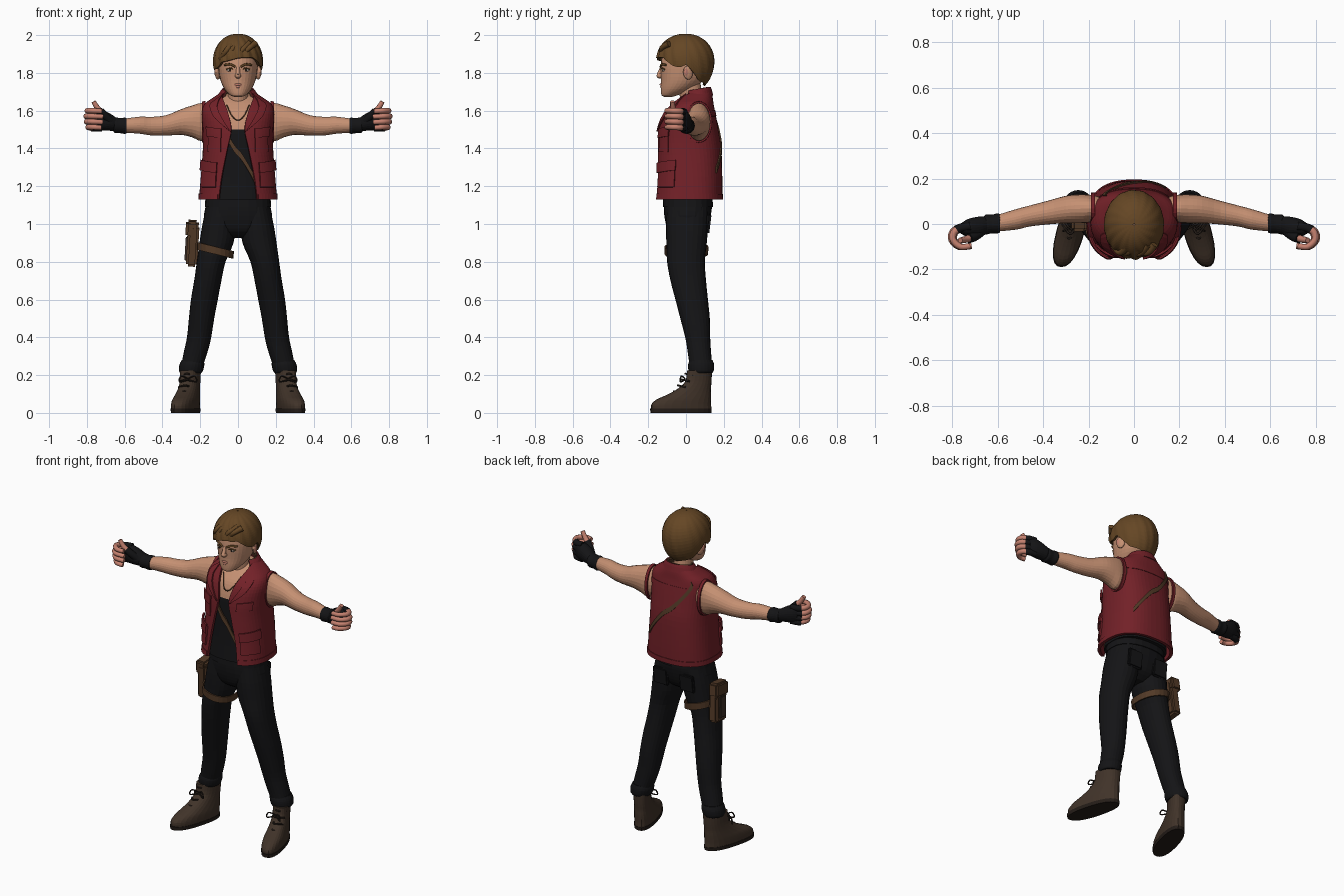
import bpy, bmesh
from math import sin, cos, asin, radians, pi, copysign
from mathutils import Vector

if "Cube" in bpy.data.objects:
    bpy.data.objects.remove(bpy.data.objects["Cube"])


def material(name, *rgb):
    m = bpy.data.materials.new(name)
    m.use_nodes = True
    m.diffuse_color = (*rgb, 1)
    m.node_tree.nodes["Principled BSDF"].inputs["Base Color"].default_value = (*rgb, 1)
    return m


SKIN = material("skin", .56, .28, .17)
PINK = material("pink skin", .56, .22, .16)
RED = material("red cloth", .17, .015, .021)
BLACK = material("black cloth", .007, .007, .008)
HAIR = material("brown hair", .13, .062, .018)
BOOT = material("boot leather", .052, .033, .022)
SOLE = material("dark leather", .018, .012, .009)
LEATHER = material("tan leather", .085, .042, .02)
WHITE = material("eye white", .5, .42, .36)
parts = []


def add(name, mesh, *mats):
    ob = bpy.data.objects.new(name, mesh)
    bpy.context.collection.objects.link(ob)
    for m in mats:
        mesh.materials.append(m)
    parts.append(ob)
    return ob


def solid(ob, thick):
    mod = ob.modifiers.new("thickness", 'SOLIDIFY')
    mod.thickness, mod.offset = thick, 0


def skin_rows(name, rows, mats, closed=True, caps=True, thick=0, rule=None):
    """Join rows of points into one surface."""
    bm = bmesh.new()
    vs = [[bm.verts.new(p) for p in row] for row in rows]
    n = len(rows[0])
    for a, b in zip(vs, vs[1:]):
        for i in range(n if closed else n - 1):
            j = (i + 1) % n
            bm.faces.new((a[i], a[j], b[j], b[i]))
    if closed and caps:
        bm.faces.new(vs[0])
        bm.faces.new(vs[-1])
    bmesh.ops.recalc_face_normals(bm, faces=bm.faces)
    if rule:
        for f in bm.faces:
            f.material_index = rule(f.calc_center_median())
    me = bpy.data.meshes.new(name)
    bm.to_mesh(me)
    bm.free()
    ob = add(name, me, *mats)
    if thick:
        solid(ob, thick)
    return ob


def spline(rows, steps):
    """Catmull-Rom interpolation of tuples."""
    out = []
    for i in range(len(rows) - 1):
        p0, p1, p2, p3 = (rows[min(max(i + k, 0), len(rows) - 1)] for k in (-1, 0, 1, 2))
        for s in range(steps):
            t = s / steps
            out.append(tuple(b + .5 * t * (c - a + t * (2*a - 5*b + 4*c - d + t * (3*(b - c) + d - a)))
                             for a, b, c, d in zip(p0, p1, p2, p3)))
    return out + [rows[-1]]


def power(v, p):
    return copysign(abs(v) ** p, v)


def loft(name, rings, mat, axis='z', p=1, steps=3, side=1, warp=None, n=24, **kw):
    """Rings are (place on axis, two centre values, two radii)."""
    rows = []
    for t, a, b, ra, rb in spline(rings, steps):
        row = []
        for i in range(n):
            u = a + ra * power(sin(2*pi*i/n), p)
            w = b - rb * power(cos(2*pi*i/n), p)
            v = Vector((u, w, t) if axis == 'z' else (t, u, w))
            if warp:
                v = warp(v)
            row.append((v.x * side, v.y, v.z))
        rows.append(row)
    return skin_rows(name, rows, [mat], **kw)


def tube(name, pts, r, mat, side=1, taper=1):
    cu = bpy.data.curves.new(name, 'CURVE')
    cu.dimensions, cu.bevel_depth, cu.bevel_resolution, cu.use_fill_caps = '3D', r, 2, True
    path = spline(pts, 4)
    sp = cu.splines.new('POLY')
    sp.points.add(len(path) - 1)
    for i, (x, y, z) in enumerate(path):
        sp.points[i].co = (x * side, y, z, 1)
        sp.points[i].radius = 1 + (taper - 1) * i / (len(path) - 1)
    tmp = bpy.data.objects.new(name + "_path", cu)
    me = bpy.data.meshes.new_from_object(tmp)
    bpy.data.objects.remove(tmp)
    me.materials.clear()
    add(name, me, mat)


def ball(name, loc, size, mat, rot=(0, 0, 0)):
    me = bpy.data.meshes.new(name)
    bm = bmesh.new()
    bmesh.ops.create_uvsphere(bm, u_segments=20, v_segments=12, radius=1)
    bm.to_mesh(me)
    bm.free()
    ob = add(name, me, mat)
    ob.location, ob.scale, ob.rotation_euler = loc, size, rot


def box(name, loc, size, mat, rot=(0, 0, 0), bevel=.012):
    me = bpy.data.meshes.new(name)
    bm = bmesh.new()
    bmesh.ops.create_cube(bm, size=1)
    bmesh.ops.scale(bm, vec=size, verts=bm.verts)
    bmesh.ops.bevel(bm, geom=bm.edges[:], offset=bevel, segments=2, affect='EDGES')
    bm.to_mesh(me)
    bm.free()
    ob = add(name, me, mat)
    ob.location, ob.rotation_euler = loc, rot


# Vest profile: height, half width, front, back, half opening
VEST = spline([(1.13, .2, -.163, .185, .1), (1.25, .19, -.152, .185, .085),
               (1.4, .179, -.145, .18, .055), (1.5, .18, -.138, .165, .035),
               (1.58, .185, -.115, .15, .05), (1.63, .172, -.075, .14, .068),
               (1.665, .125, -.035, .135, .08), (1.69, .088, 0, .13, .082)], 4)


def vest_row(z):
    for a, b in zip(VEST, VEST[1:]):
        if z <= b[0]:
            t = max(0, (z - a[0]) / (b[0] - a[0]))
            return [u + (v - u) * t for u, v in zip(a, b)]
    return VEST[-1]


def vest_point(deg, z, off=0):
    _, rx, f, b, _ = vest_row(z)
    return ((rx + off) * power(sin(radians(deg)), .8),
            (f + b) / 2 - ((b - f) / 2 + off) * power(cos(radians(deg)), .8), z)


def patch(name, corners, mat, off=.009, side=1, n=10, thick=.009):
    """Plate over the vest, corners as (degrees from front, height)."""
    (a, az), (b, bz), (c, cz), (d, dz) = corners
    rows = []
    for j in range(7):
        t = j / 6
        l, lz, r, rz = a + (d - a)*t, az + (dz - az)*t, b + (c - b)*t, bz + (cz - bz)*t
        rows.append([vest_point(side * (l + (r - l)*i/n), lz + (rz - lz)*i/n, off) for i in range(n + 1)])
    skin_rows(name, rows, [mat], closed=False, thick=thick)


# Torso: shirt below, bare chest above
skin_rows("torso", [[vest_point(i * 10, r[0], -.024) for i in range(36)] for r in VEST],
          [SKIN, BLACK], rule=lambda c: int(c.z < 1.49))
rows = []
for z, rx, f, b, gap in VEST:
    start = asin(min(.97, (gap / rx)) ** 1.25) * 180 / pi
    rows.append([vest_point(start + (360 - 2*start) * i / 48, z) for i in range(49)])
skin_rows("vest", rows, [RED], closed=False, thick=.014)
patch("vest_hem", [(26, 1.16), (334, 1.16), (334, 1.13), (26, 1.13)], RED, .006, n=48)
patch("back_yoke", [(130, 1.6), (230, 1.6), (230, 1.57), (130, 1.57)], RED, .005, n=24)
for s, w in ((1, "left"), (-1, "right")):
    patch(w + "_lapel", [(42, 1.688), (50, 1.635), (35, 1.565), (8, 1.49)], RED, .014, s)
    patch(w + "_chest_pocket", [(24, 1.47), (54, 1.47), (54, 1.38), (24, 1.38)], RED, .007, s)
    patch(w + "_chest_flap", [(22, 1.505), (56, 1.515), (56, 1.465), (22, 1.455)], RED, .014, s)
    patch(w + "_hip_pocket", [(30, 1.31), (70, 1.31), (70, 1.195), (30, 1.195)], RED, .012, s)
    patch(w + "_hip_flap", [(28, 1.325), (72, 1.34), (72, 1.285), (28, 1.27)], RED, .02, s)
for name, mat, grow in (("collar", RED, 0), ("collar_lining", LEATHER, -.009)):
    skin_rows(name, [[((rx + grow) * sin(radians(a)), .06 - (ry + grow) * cos(radians(a)),
                       z + .025 * (1 - cos(radians(a))) / 2) for a in range(50, 311, 10)]
                     for z, rx, ry in ((1.655, .11, .08), (1.685, .092, .072), (1.7, .08, .066))],
              [mat], closed=False, thick=.009)
patch("chest_strap", [(-16, 1.49), (32, 1.21), (32, 1.175), (-16, 1.45)], LEATHER, -.012, n=24)
patch("back_strap", [(222, 1.645), (140, 1.3), (140, 1.27), (222, 1.61)], LEATHER, .009, n=24)
tube("necklace", [(-.06, -.055, 1.63), (-.03, -.1, 1.57), (0, -.112, 1.55),
                  (.03, -.1, 1.57), (.06, -.055, 1.63)], .003, LEATHER)

# Neck and head
loft("neck", [(1.6, 0, .035, .07, .07), (1.65, 0, .03, .055, .06), (1.76, 0, .015, .054, .06)], SKIN)
loft("head", [(1.673, 0, -.095, .02, .02), (1.683, 0, -.085, .043, .045), (1.715, 0, -.05, .072, .083),
              (1.76, 0, -.02, .092, .112), (1.82, 0, -.005, .103, .13), (1.87, 0, 0, .105, .13),
              (1.92, 0, 0, .095, .118), (1.96, 0, 0, .065, .08)], SKIN, p=.95, n=32)
ball("nose", (0, -.136, 1.785), (.017, .02, .015), SKIN)
tube("nose_bridge", [(0, -.128, 1.83), (0, -.134, 1.81), (0, -.145, 1.788)], .01, SKIN, taper=1.2)
tube("upper_lip", [(-.028, -.118, 1.733), (0, -.134, 1.739), (.028, -.118, 1.733)], .006, PINK)
tube("lower_lip", [(-.022, -.117, 1.725), (0, -.131, 1.726), (.022, -.117, 1.725)], .006, PINK)
for s, w in ((1, "left"), (-1, "right")):
    ball(w + "_eye", (.041*s, -.113, 1.815), (.019, .013, .009), WHITE)
    ball(w + "_iris", (.04*s, -.122, 1.815), (.008, .006, .008), SOLE)
    tube(w + "_lid", [(.02, -.128, 1.817), (.04, -.126, 1.825), (.062, -.112, 1.818)], .004, HAIR, s)
    tube(w + "_brow", [(.014, -.134, 1.832), (.04, -.128, 1.845), (.072, -.106, 1.842)], .006, HAIR, s)
    ball(w + "_ear", (.108*s, .01, 1.8), (.013, .026, .036), SKIN, (.2, 0, .35*s))
    ball(w + "_ear_hollow", (.117*s, .004, 1.803), (.007, .015, .022), PINK, (.2, 0, .35*s))

# Hair: low at the nape, swept at the fringe, with wavy locks
EDGE = [(0, 1.878), (40, 1.868), (62, 1.83), (78, 1.825), (92, 1.845), (108, 1.8), (125, 1.76), (180, 1.735)]
rows = []
for j in range(19):
    row = []
    for i in range(96):
        a = 360 * i / 96
        m = min(a, 360 - a)
        k = next(k for k in range(7) if m <= EDGE[k + 1][0])
        (t0, z0), (t1, z1) = EDGE[k], EDGE[k + 1]
        low = z0 + (z1 - z0) * (m - t0) / (t1 - t0)
        front = max(0, cos(radians(a)))
        low += .022 * sin(radians(a)) * front
        e = asin((low - 1.86) / (.14 if low > 1.86 else .16))
        e += (radians(89) - e) * j / 18
        lock = 1 + (.008 + .018 * front) * sin(radians(a) * 16 + e * 4)
        r = cos(e) ** .9 * lock
        row.append(((.125 * r) * sin(radians(a)), -.003 - .146 * r * cos(radians(a)),
                    1.86 + (.14 if e > 0 else .16) * sin(e)))
    rows.append(row)
skin_rows("hair", rows, [HAIR], caps=False, thick=.014)
for i, x in enumerate((-.09, -.06, -.03, 0, .03)):
    tube("fringe_lock_%d" % (i + 1), [(x + .06, -.09, 1.955), (x + .03, -.128, 1.92 + i*.003),
                                      (x - .005, -.138 + abs(x)*.45, 1.872 + i*.006)], .018, HAIR, taper=.5)

# Arms, gloves and curled hands
for s, w in ((1, "left"), (-1, "right")):
    loft(w + "_arm", [(.13, .07, 1.555, .045, .065), (.19, .068, 1.54, .06, .1), (.24, .067, 1.543, .063, .085),
                      (.3, .064, 1.54, .06, .068), (.38, .05, 1.522, .052, .054), (.46, .035, 1.518, .046, .049),
                      (.52, .02, 1.523, .045, .045), (.62, 0, 1.52, .034, .035)], SKIN, 'x', side=s)
    loft(w + "_armhole_edge", [(.172, .068, 1.54, .067, .106), (.19, .068, 1.54, .066, .105)],
         RED, 'x', side=s, caps=False, thick=.009)
    loft(w + "_glove_cuff", [(.59, .003, 1.52, .04, .04), (.6, .003, 1.52, .044, .043), (.625, 0, 1.521, .041, .04),
                             (.65, -.002, 1.523, .044, .042), (.66, -.003, 1.525, .038, .036)], BLACK, 'x', side=s)
    loft(w + "_glove_palm", [(.64, -.002, 1.525, .035, .035), (.68, -.013, 1.54, .046, .046),
                             (.73, -.018, 1.552, .04, .055), (.765, -.02, 1.555, .02, .045)], BLACK, 'x', side=s)
    for k in range(4):
        z, d = 1.508 + .029 * k, (.01, .002, 0, .006)[k]
        tube(f"{w}_finger_sleeve_{k+1}", [(.72, -.01, z), (.76, -.016, z), (.785 - d, -.026, z)], .0185, BLACK, s)
        tube(f"{w}_finger_{k+1}", [(.765 - d, -.016, z), (.797 - d, -.035, z + .003), (.802 - d, -.07, z + .005),
                                   (.77 - d, -.1, z + .005), (.715 + d, -.097, z + .002)], .0165, PINK, s, .8)
    tube(w + "_thumb_sleeve", [(.675, -.035, 1.545), (.705, -.055, 1.575), (.727, -.063, 1.597)], .022, BLACK, s)
    tube(w + "_thumb", [(.715, -.06, 1.585), (.742, -.068, 1.612), (.765, -.072, 1.648)], .0175, PINK, s, .7)

# Trousers
loft("hips", [(1.2, 0, .01, .155, .12), (1.1, 0, .01, .17, .128), (1.02, 0, .007, .18, .118),
              (.96, 0, .005, .13, .095), (.925, 0, .005, .05, .05)], BLACK, p=.85)
loft("waistband", [(1.09, 0, .01, .176, .133), (1.13, 0, .01, .173, .131)], BLACK, p=.85)
for s, w in ((1, "left"), (-1, "right")):
    loft(w + "_trouser_leg", [(1.1, .085, .01, .08, .11), (1, .1, .006, .088, .112), (.9, .114, .003, .09, .107),
                              (.8, .142, 0, .076, .1), (.7, .16, .012, .072, .094), (.6, .178, .03, .071, .086),
                              (.5, .193, .048, .067, .078), (.4, .206, .062, .064, .066), (.33, .222, .07, .063, .062),
                              (.24, .246, .08, .057, .06)], BLACK, p=.92, side=s)
    loft(w + "_trouser_cuff", [(.212, .25, .08, .056, .06), (.225, .249, .08, .064, .067),
                               (.255, .244, .08, .066, .069), (.28, .24, .08, .058, .06)], BLACK, side=s)
    box(w + "_back_pocket", (.09*s, .118, 1.0), (.1, .022, .11), BLACK, (-.12, 0, 0), .008)

    # Boots, splayed outward
    def splay(v):
        return Vector((v.x - (v.y - .08) * .26, v.y, v.z))
    loft(w + "_boot", [(.02, .25, -.025, .06, .16), (.045, .25, -.025, .061, .158), (.07, .25, -.012, .06, .145),
                       (.095, .25, .015, .056, .118), (.125, .25, .042, .052, .09), (.165, .25, .065, .05, .07),
                       (.225, .25, .072, .052, .066)], BOOT, p=.85, side=s, warp=splay)
    loft(w + "_boot_sole", [(0, .25, -.027, .061, .161), (.022, .25, -.027, .063, .163)],
         SOLE, p=.85, steps=1, side=s, warp=splay)
    for k in range(4):
        y, z = -.058 + .02 * k, .105 + .031 * k
        tube(f"{w}_lace_{k+1}", [(.243 - y*.26, y + .036, z), (.27 - y*.26, y - .006, z + .01),
                                 (.305 - y*.26, y + .036, z)], .005, SOLE, s)
    for k in (-1, 1):
        tube(f"{w}_lace_bow_{k}", [(.265, -.005, .18), (.265 + .035*k, -.025, .195),
                                   (.265 + .045*k, -.03, .165), (.265, -.005, .175)], .004, SOLE, s)

# Thigh holster on the right leg
tilt = (.1, .06, 0)
box("holster_pouch", (-.24, .03, .885), (.06, .105, .215), LEATHER, tilt)
box("holster_flap", (-.243, .028, .975), (.068, .115, .085), LEATHER, tilt)
box("holster_front_plate", (-.272, .03, .87), (.016, .06, .13), BOOT, tilt, .005)
loft("thigh_strap", [(.84, -.121, .002, .092, .111), (.88, -.119, .002, .094, .113)], LEATHER, p=.92, steps=1,
     caps=False, thick=.008, warp=lambda v: Vector((v.x, v.y, v.z - (v.x + .12) * .25)))

# Smooth shading with sharp edges kept
for ob in bpy.context.view_layer.objects:
    ob.select_set(ob in parts)
bpy.context.view_layer.objects.active = parts[0]
bpy.ops.object.shade_smooth_by_angle(angle=radians(45))
